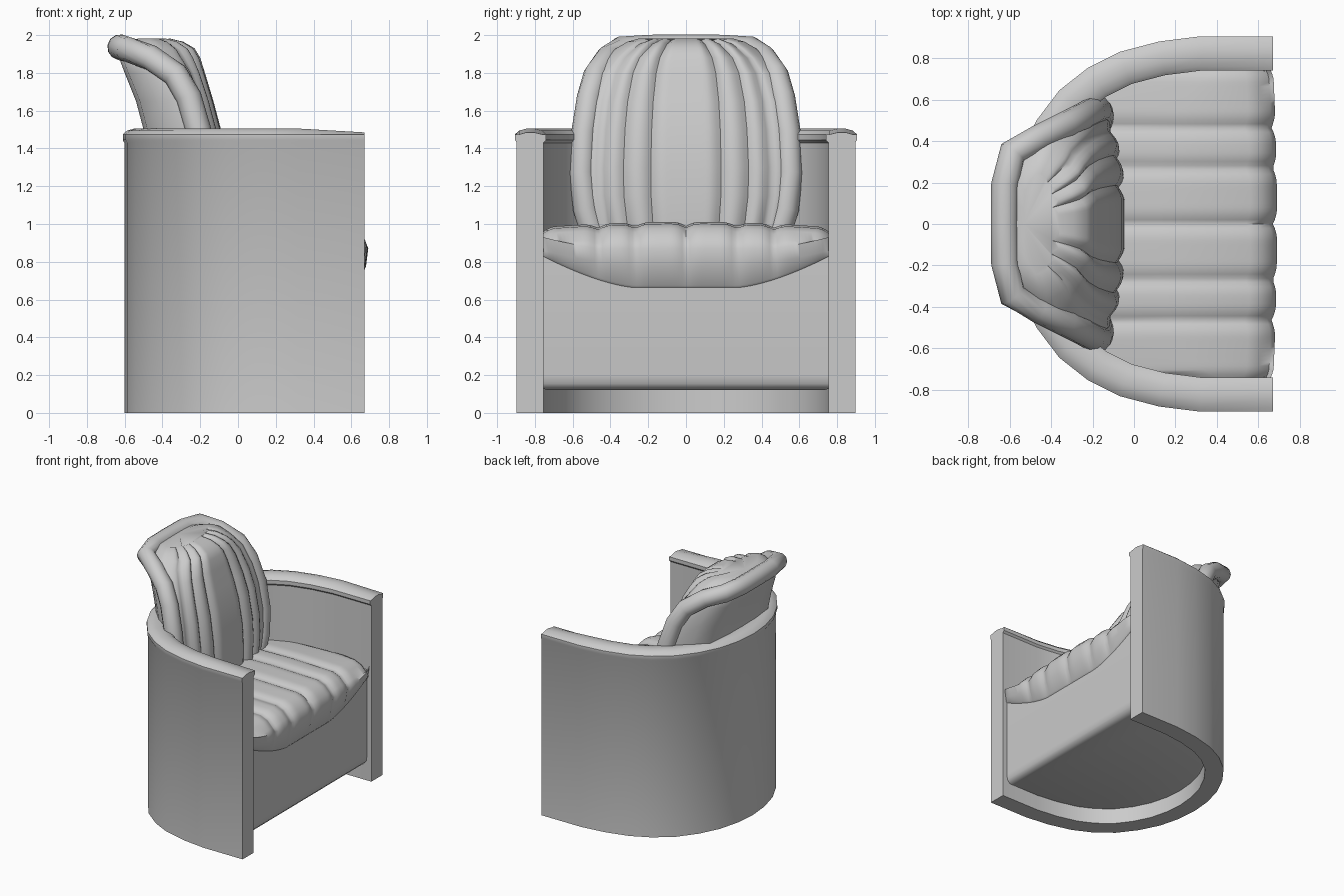
import bpy, bmesh, math
from mathutils import Vector

if "Cube" in bpy.data.objects:
    bpy.data.objects.remove(bpy.data.objects["Cube"])


def lerp_table(table, t):
    """Piecewise linear lookup in rows (key, value, value, ...)."""
    if t <= table[0][0]:
        return table[0][1:]
    for a, b in zip(table, table[1:]):
        if t <= b[0]:
            f = (t - a[0]) / (b[0] - a[0])
            return [p + (q - p) * f for p, q in zip(a[1:], b[1:])]
    return table[-1][1:]


def loft(name, rings, angle=40):
    """Skin closed rings of points, cap both ends, shade smooth."""
    bm = bmesh.new()
    vs = [[bm.verts.new(p) for p in r] for r in rings]
    n = len(rings[0])
    for a, b in zip(vs, vs[1:]):
        for i in range(n):
            j = (i + 1) % n
            bm.faces.new((a[i], a[j], b[j], b[i]))
    bm.faces.new(vs[0])
    bm.faces.new(vs[-1])
    bmesh.ops.recalc_face_normals(bm, faces=bm.faces)
    me = bpy.data.meshes.new(name)
    bm.to_mesh(me)
    bm.free()
    me.shade_smooth()
    me.set_sharp_from_angle(angle=math.radians(angle))
    ob = bpy.data.objects.new(name, me)
    bpy.context.collection.objects.link(ob)
    return ob


# Plan of the tub: outer wall line, one half mirrored
half = [(0.67, 0.905), (0.32, 0.905), (0.12, 0.88), (-0.07, 0.83), (-0.22, 0.755),
        (-0.36, 0.645), (-0.47, 0.50), (-0.55, 0.34), (-0.595, 0.17)]
plan = half + [(-0.61, 0)] + [(x, -y) for x, y in reversed(half)]


def offset(path, d):
    out = []
    for i, p in enumerate(path):
        a = Vector(path[max(i - 1, 0)])
        b = Vector(path[min(i + 1, len(path) - 1)])
        t = (b - a).normalized()
        out.append((p[0] - t.y * d, p[1] + t.x * d))
    out[0] = (path[0][0], path[0][1] - d)
    out[-1] = (path[-1][0], path[-1][1] + d)
    return out


# Tub wall with a rounded top rail, swept along the plan
section = [(0.008, 0), (0.008, 1.43), (0, 1.445), (0, 1.475), (0.022, 1.494), (0.06, 1.505),
           (0.10, 1.505), (0.145, 1.494), (0.165, 1.475), (0.165, 1.445), (0.15, 1.43), (0.15, 0)]
lines = [offset(plan, d) for d, z in section]
rings = []
for i in range(len(plan)):
    drop = 0.02 if i in (0, len(plan) - 1) else 0
    rings.append([(l[i][0], l[i][1], z - (drop if z > 1.48 else 0))
                  for l, (d, z) in zip(lines, section)])
loft("tub_wall", rings)

# Seat base: filled plan inside the wall with a softened lower edge
rings = []
for inset, front, z in [(0.175, 0.575, 0.12), (0.15, 0.60, 0.128), (0.143, 0.625, 0.155),
                        (0.14, 0.63, 0.2), (0.14, 0.63, 0.9)]:
    rings.append([(min(x, front), y, z) for x, y in offset(plan, inset)])
loft("seat_base", rings, 50)


def groove(y, lines, width):
    """1 at a channel line, fading to 0 between channels."""
    d = min(abs(abs(y) - l) for l in lines)
    return max(0, 1 - d / width) ** 2


# Seat cushion: channelled profile lofted across the width
inner = sorted([(y, x) for x, y in offset(plan, 0.14)])
rings = []
N = 76
for k in range(N + 1):
    y = -0.765 + 1.53 * k / N
    u = abs(y) / 0.765
    g = groove(y, [0, 0.27, 0.465], 0.08)
    edge = max(0, (u - 0.9) / 0.1) ** 2
    xb = lerp_table(inner, y)[0] if abs(y) < 0.75 else 0.15
    top = 1.012 - 0.03 * u ** 2 - 0.022 * g - 0.03 * edge
    f = 0.69 - 0.02 * u ** 2 - 0.02 * g - 0.025 * edge
    low = 0.645 + 0.17 * max(0, (u - 0.35) / 0.65) ** 1.5
    mid = 0.5 * (low + 0.93)
    rings.append([(xb, y, 0.75), (xb, y, top - 0.01), (xb + 0.5 * (f - xb), y, top),
                  (f - 0.13, y, top - 0.01), (f - 0.07, y, top - 0.035),
                  (f - 0.022, y, top - 0.085), (f, y, max(mid + 0.06, 0.87)),
                  (f - 0.012, y, mid - 0.01),
                  (0.64, y, low + 0.03), (0.615, y, low)])
loft("seat_cushion", rings, 60)

# Backrest: horizontal slices (z, half width, front x, wing x, back x)
levels = [(0.90, 0.50, -0.05, -0.18, -0.38), (1.00, 0.545, -0.045, -0.17, -0.40),
          (1.15, 0.575, -0.05, -0.17, -0.43), (1.30, 0.58, -0.06, -0.18, -0.455),
          (1.50, 0.565, -0.09, -0.21, -0.50), (1.65, 0.54, -0.13, -0.25, -0.54),
          (1.80, 0.49, -0.175, -0.32, -0.60), (1.88, 0.43, -0.20, -0.40, -0.63),
          (1.93, 0.37, -0.23, -0.42, -0.62), (1.965, 0.31, -0.29, -0.44, -0.57),
          (1.982, 0.25, -0.36, -0.46, -0.53)]
rings = []
M = 56
for z, w, xf, xs, xb in levels:
    ring = []
    for k in range(M + 1):
        u = -1 + 2 * k / M
        g = groove(u, [0.32, 0.57, 0.78], 0.12)
        x = xs + (xf - xs) * (1 - abs(u) ** 4)
        ring.append((x - 0.03 * g * (1 - abs(u) ** 8), u * w, z - 0.012 * g * (z > 1.9)))
    for u, s in [(0.97, 0.2), (0.83, 0.6), (0.65, 0.93), (0.3, 1), (0, 1),
                 (-0.3, 1), (-0.65, 0.93), (-0.83, 0.6), (-0.97, 0.2)]:
        ring.append((xs + (xb - xs) * s, u * w, z))
    rings.append(ring)
loft("back_cushion", rings, 60)

# Rolled rim following the wings and top of the backrest
rim_half = [(-0.17, 0.49, 0.95), (-0.165, 0.53, 1.08), (-0.175, 0.55, 1.27), (-0.205, 0.54, 1.48),
            (-0.26, 0.51, 1.67), (-0.33, 0.475, 1.79), (-0.46, 0.41, 1.88), (-0.585, 0.345, 1.925),
            (-0.622, 0.19, 1.935)]
path = [Vector(p) for p in rim_half] + [Vector((-0.624, 0, 1.936))]
path += [Vector((p[0], -p[1], p[2])) for p in reversed(rim_half)]
rings = []
for i, p in enumerate(path):
    t = (path[min(i + 1, len(path) - 1)] - path[max(i - 1, 0)]).normalized()
    a = t.cross(Vector((1, 0, 0.35))).normalized()
    b = t.cross(a)
    rings.append([p + 0.068 * (a * math.cos(q * math.pi / 6) + b * math.sin(q * math.pi / 6))
                  for q in range(12)])
loft("back_rim", rings, 60)
